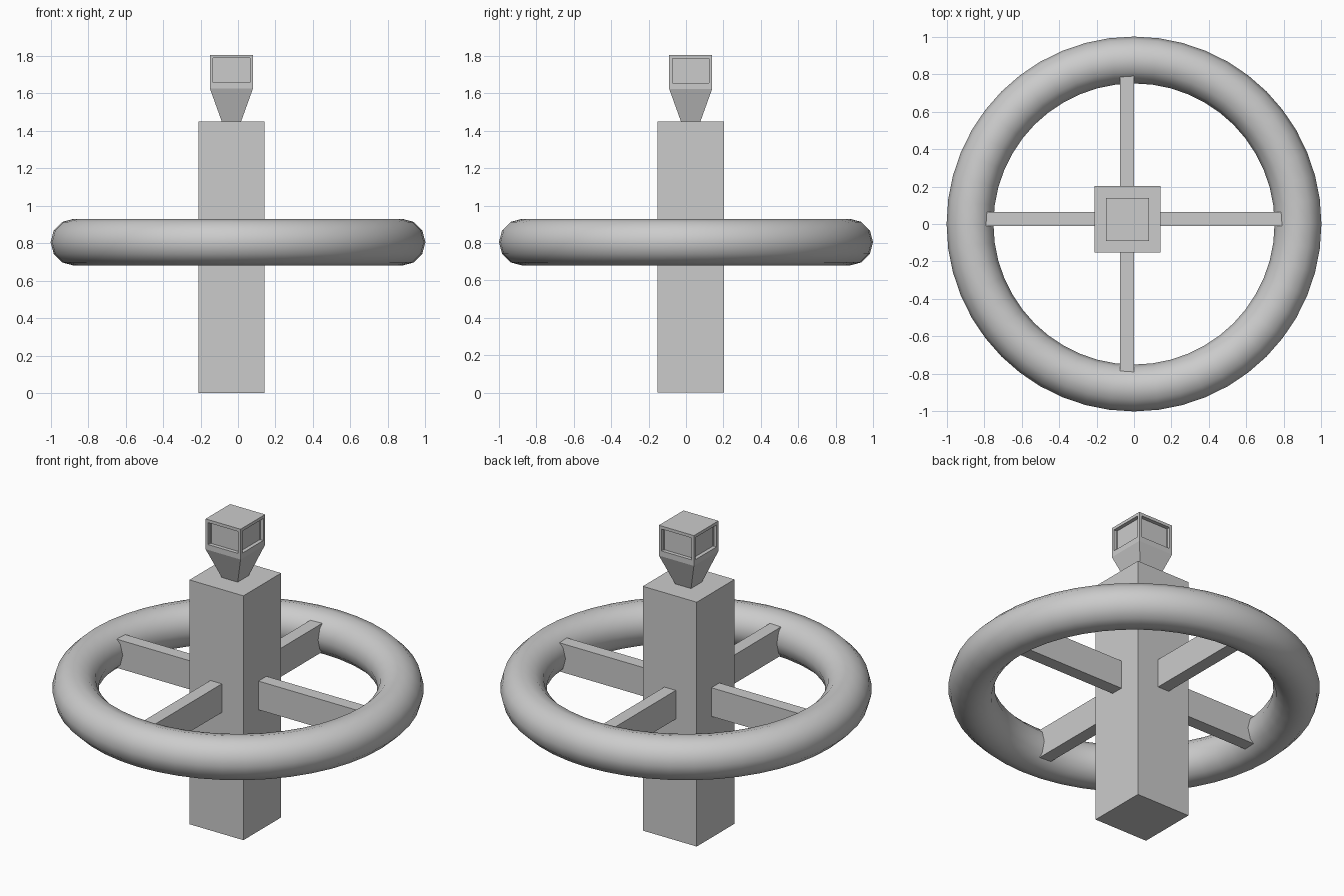
import bpy, bmesh, math
from mathutils import Vector

if "Cube" in bpy.data.objects:
    bpy.data.objects.remove(bpy.data.objects["Cube"])

CX, CY = -0.035, 0.025  # axis of the column, slightly off the ring centre


def make_object(name, bm):
    bmesh.ops.recalc_face_normals(bm, faces=bm.faces)
    mesh = bpy.data.meshes.new(name)
    bm.to_mesh(mesh)
    bm.free()
    ob = bpy.data.objects.new(name, mesh)
    bpy.context.collection.objects.link(ob)
    return ob


def box(name, lo, hi):
    bm = bmesh.new()
    bmesh.ops.create_cube(bm, size=1)
    for v in bm.verts:
        v.co = Vector([(a + b) / 2 + c * (b - a) for a, b, c in zip(lo, hi, v.co)])
    return make_object(name, bm)


# Square column
H = 0.177
box("column", (CX - H, CY - H, 0), (CX + H, CY + H, 1.45))

# Crossed spokes running through the column into the ring
S, R, Z0, Z1 = 0.0375, 0.85, 0.72, 0.89
box("spoke_x", (-R, CY + 0.002 - S, Z0), (R, CY + 0.002 + S, Z1))
box("spoke_y", (CX - 0.002 - S, -R, Z0), (CX - 0.002 + S, R, Z1))

# Ring
bpy.ops.mesh.primitive_torus_add(major_radius=0.875, minor_radius=0.125,
                                 major_segments=48, minor_segments=12,
                                 location=(0, 0, 0.805))
ring = bpy.context.object
ring.name = "ring"
bpy.ops.object.shade_smooth_by_angle(angle=math.radians(40))

# Lantern head: square loops for the tapered neck and the cube
bm = bmesh.new()
loops = []
for h, z in ((0.052, 1.45), (0.115, 1.625), (0.115, 1.805)):
    loops.append([bm.verts.new((CX + sx * h, CY + sy * h, z))
                  for sx, sy in ((-1, -1), (1, -1), (1, 1), (-1, 1))])
bm.faces.new(loops[0])
bm.faces.new(loops[2])
windows = []
for k in range(2):
    for i in range(4):
        j = (i + 1) % 4
        f = bm.faces.new((loops[k][i], loops[k][j], loops[k + 1][j], loops[k + 1][i]))
        if k == 1:
            windows.append(f)
bmesh.ops.recalc_face_normals(bm, faces=bm.faces)

# Recessed windows on the four sides
bmesh.ops.inset_individual(bm, faces=windows, thickness=0.024)
for f in windows:
    zmid = f.calc_center_median().z
    for v in f.verts:
        v.co.z = 1.787 if v.co.z > zmid else 1.657
bmesh.ops.inset_individual(bm, faces=windows, thickness=0.0001, depth=-0.022)
make_object("lantern_head", bm)
